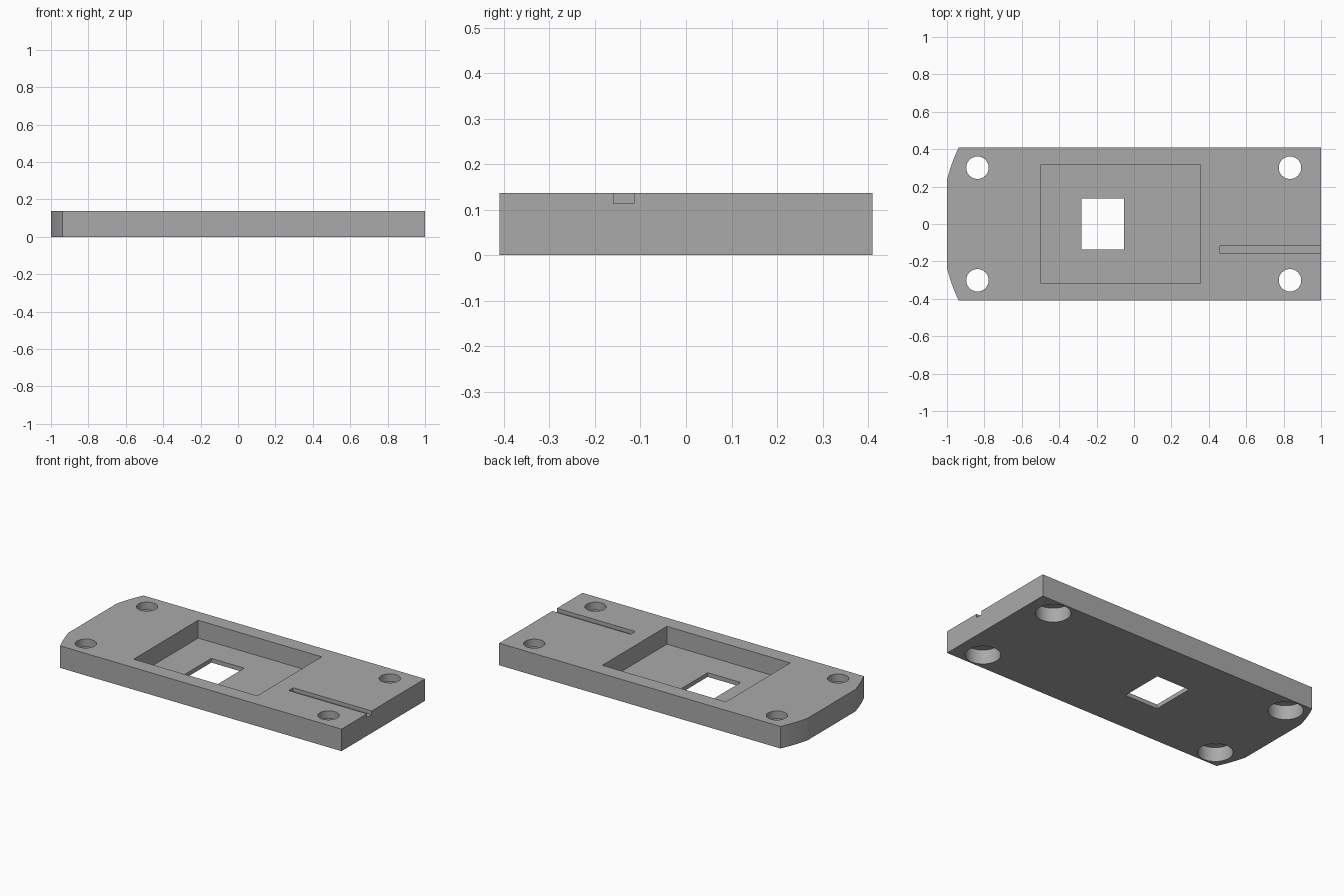
import bpy
import bmesh
from math import asin, cos, sin, hypot, radians

cube = bpy.data.objects.get("Cube")
if cube:
    bpy.data.objects.remove(cube, do_unlink=True)

THICK, HALF_W = 0.137, 0.41
POCKET_FLOOR = 0.026
BORE_DEPTH = 0.088
OVER = 0.05  # how far cutters poke out of the plate

grey = bpy.data.materials.new("plain grey")
grey.use_nodes = True
colour = (0.4, 0.4, 0.4, 1)
grey.diffuse_color = colour
grey.node_tree.nodes["Principled BSDF"].inputs["Base Color"].default_value = colour


def prism(name, outline, z0, z1):
    """Extrude a flat outline from z0 up to z1."""
    bm = bmesh.new()
    face = bm.faces.new([bm.verts.new((x, y, z0)) for x, y in outline])
    top = bmesh.ops.extrude_face_region(bm, geom=[face])["geom"]
    moved = [v for v in top if isinstance(v, bmesh.types.BMVert)]
    bmesh.ops.translate(bm, verts=moved, vec=(0, 0, z1 - z0))
    bmesh.ops.recalc_face_normals(bm, faces=bm.faces)
    mesh = bpy.data.meshes.new(name)
    bm.to_mesh(mesh)
    bm.free()
    mesh.materials.append(grey)
    obj = bpy.data.objects.new(name, mesh)
    bpy.context.collection.objects.link(obj)
    return obj


def rectangle(x0, x1, y0, y1):
    return [(x0, y0), (x1, y0), (x1, y1), (x0, y1)]


def circle(cx, cy, r, n=48):
    step = radians(360 / n)
    return [(cx + r * cos(i * step), cy + r * sin(i * step)) for i in range(n)]


def cut(target, outline, z0, z1):
    """Subtract a prism from the target, then discard the cutter."""
    cutter = prism("cutter", outline, z0, z1)
    cutter.hide_render = True
    mod = target.modifiers.new("cut", 'BOOLEAN')
    mod.operation, mod.solver, mod.object = 'DIFFERENCE', 'EXACT', cutter
    bpy.context.view_layer.objects.active = target
    bpy.ops.object.modifier_apply(modifier=mod.name)
    bpy.data.objects.remove(cutter, do_unlink=True)


# Plate outline: square right end, left corners trimmed by a wide arc
arc_x, flat_y = -0.07, 0.235
radius = hypot(1 + arc_x, flat_y)
a0, a1 = asin(flat_y / radius), asin(HALF_W / radius)
angles = [a0 + (a1 - a0) * i / 8 for i in range(9)]
arc = [(arc_x - radius * cos(a), radius * sin(a)) for a in angles]
outline = [(1, -HALF_W), (1, HALF_W)] + arc[::-1] + [(x, -y) for x, y in arc]
plate = prism("mounting_plate", outline, 0, THICK)

# Deep pocket, window through its floor, and cable groove to the right end
cut(plate, rectangle(-0.496, 0.354, -0.317, 0.317), POCKET_FLOOR, THICK + OVER)
cut(plate, rectangle(-0.28, -0.053, -0.137, 0.137), -OVER, THICK)
cut(plate, rectangle(0.46, 1 + OVER, -0.159, -0.114), 0.114, THICK + OVER)

# Four screw holes, counterbored from below
for x in (-0.837, 0.834):
    for y in (-0.301, 0.301):
        cut(plate, circle(x, y, 0.06), -OVER, THICK + OVER)
        cut(plate, circle(x, y, 0.098), -OVER, BORE_DEPTH)

# Smooth the round walls, keep the edges sharp
bpy.ops.object.select_all(action='DESELECT')
plate.select_set(True)
bpy.context.view_layer.objects.active = plate
bpy.ops.object.shade_smooth_by_angle(angle=radians(12))
